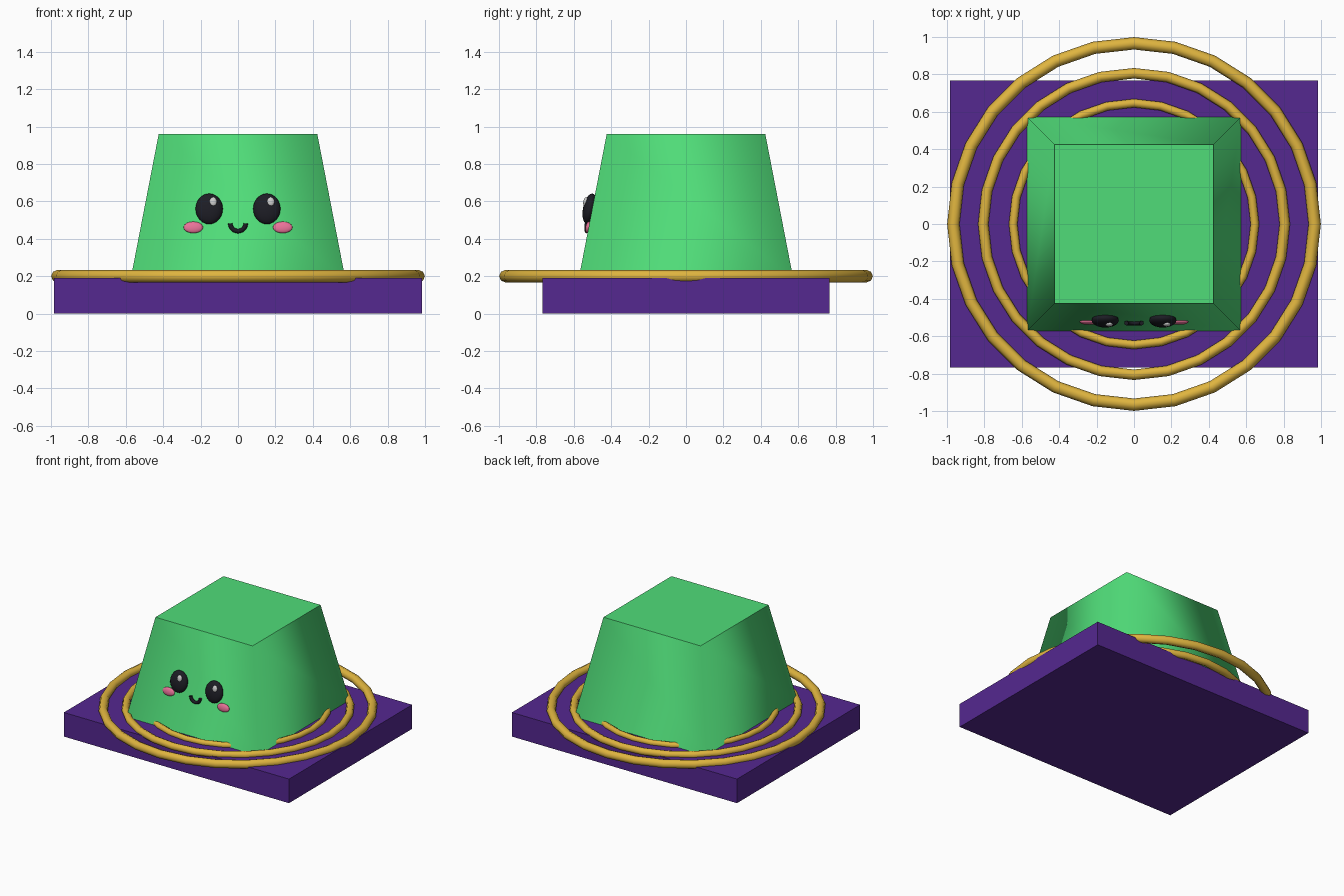
import bpy, bmesh, math

if "Cube" in bpy.data.objects:
    bpy.data.objects.remove(bpy.data.objects["Cube"])


def material(name, rgb):
    m = bpy.data.materials.new(name)
    m.diffuse_color = (*rgb, 1)
    m.use_nodes = True
    m.node_tree.nodes["Principled BSDF"].inputs["Base Color"].default_value = m.diffuse_color
    return m


PURPLE = material("purple", (0.09, 0.021, 0.28))
GREEN = material("green", (0.08, 0.72, 0.19))
GOLD = material("gold", (0.74, 0.46, 0.05))
BLACK = material("black", (0.012, 0.012, 0.018))
PINK = material("pink", (0.82, 0.17, 0.32))
WHITE = material("white", (0.75, 0.75, 0.75))


def finish(name, mat):
    ob = bpy.context.object
    ob.name = name
    ob.data.materials.append(mat)
    return ob


def ellipsoid(name, loc, radii, mat, tilt=0.0):
    bpy.ops.mesh.primitive_uv_sphere_add(segments=20, ring_count=12, radius=1,
                                         location=loc, rotation=(tilt, 0, 0))
    bpy.context.object.scale = radii
    bpy.ops.object.shade_smooth()
    return finish(name, mat)


# Base slab
bpy.ops.mesh.primitive_cube_add(size=1, location=(0, 0, 0.095))
bpy.context.object.scale = (1.966, 1.536, 0.19)
finish("base", PURPLE)

# Body: four-sided taper, sides shaded smooth, caps flat
BOTTOM, TOP, Z0, Z1 = 0.573, 0.424, 0.19, 0.96
bpy.ops.mesh.primitive_cone_add(vertices=4, radius1=BOTTOM * math.sqrt(2),
                                radius2=TOP * math.sqrt(2), depth=Z1 - Z0,
                                location=(0, 0, (Z0 + Z1) / 2),
                                rotation=(0, 0, math.pi / 4))
body = finish("body", GREEN)
bm = bmesh.new()
bm.from_mesh(body.data)
for f in bm.faces:
    f.smooth = abs(f.normal.z) < 0.5
for e in bm.edges:
    e.smooth = all(f.smooth for f in e.link_faces)
bm.to_mesh(body.data)
bm.free()

# Gold rings
for name, major, minor in (("outer_ring", 0.966, 0.033),
                           ("middle_ring", 0.806, 0.028),
                           ("inner_ring", 0.646, 0.023)):
    bpy.ops.mesh.primitive_torus_add(major_segments=28, minor_segments=8,
                                     major_radius=major, minor_radius=minor,
                                     location=(0, 0, 0.2))
    bpy.ops.object.shade_smooth()
    finish(name, GOLD)

# Eyes lean with the front wall; highlights sit on the same side of both
LEAN = -math.atan((BOTTOM - TOP) / (Z1 - Z0))
for side, s in (("left", -1), ("right", 1)):
    ellipsoid(f"{side}_eye", (s * 0.154, -0.515, 0.56), (0.073, 0.036, 0.083), BLACK, LEAN)
    ellipsoid(f"{side}_eye_highlight", (s * 0.154 + 0.021, -0.537, 0.598),
              (0.02, 0.012, 0.025), WHITE, LEAN)
    ellipsoid(f"{side}_cheek", (s * 0.239, -0.523, 0.461), (0.052, 0.015, 0.031), PINK, LEAN)

# Smile: round tube swept along a lower half circle
curve = bpy.data.curves.new("smile", "CURVE")
curve.dimensions = "3D"
curve.bevel_depth = 0.012
curve.bevel_resolution = 2
curve.use_fill_caps = True
N = 14
spline = curve.splines.new("POLY")
spline.points.add(N)
for i, p in enumerate(spline.points):
    a = math.pi + math.pi * i / N
    p.co = (0.041 * math.cos(a), -0.53, 0.482 + 0.041 * math.sin(a), 1)
smile = bpy.data.objects.new("smile", curve)
bpy.context.collection.objects.link(smile)
curve.materials.append(BLACK)
